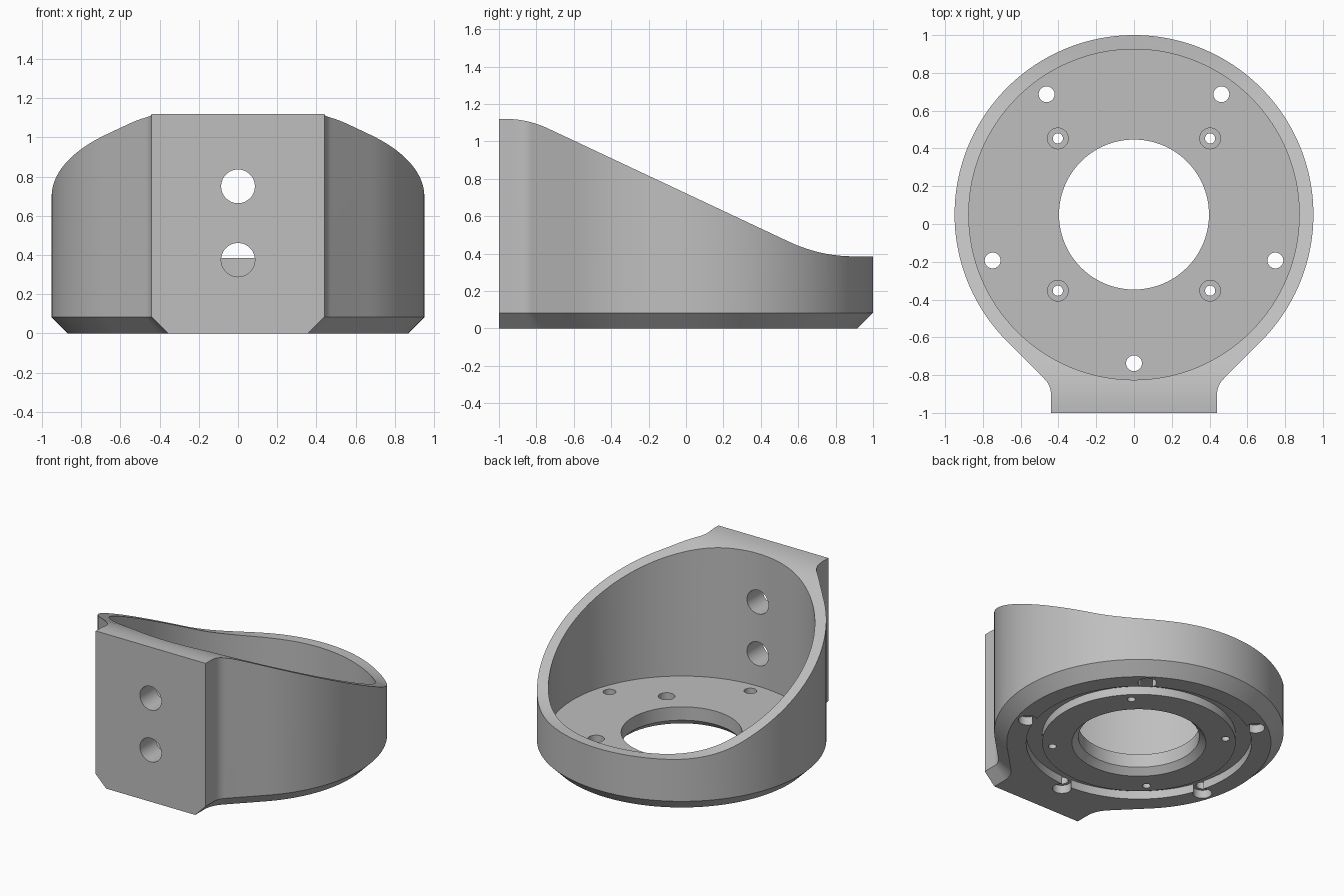
import bpy, bmesh, math
from math import sin, cos, pi, radians

if "Cube" in bpy.data.objects:
    bpy.data.objects.remove(bpy.data.objects["Cube"])

CY, R_OUT, R_IN, FLOOR, CH = 0.05, 0.95, 0.875, 0.14, 0.083


def make_object(name, rings):
    """Skin a stack of equal-length point rings into a closed solid."""
    bm = bmesh.new()
    loops = [[bm.verts.new(p) for p in ring] for ring in rings]
    n = len(loops[0])
    for a, b in zip(loops, loops[1:]):
        for i in range(n):
            j = (i + 1) % n
            bm.faces.new((a[i], a[j], b[j], b[i]))
    bm.faces.new(loops[0][::-1])
    bm.faces.new(loops[-1])
    bmesh.ops.recalc_face_normals(bm, faces=bm.faces)
    mesh = bpy.data.meshes.new(name)
    bm.to_mesh(mesh)
    bm.free()
    ob = bpy.data.objects.new(name, mesh)
    bpy.context.scene.collection.objects.link(ob)
    return ob


def circle(x, y, r, z, n):
    return [(x + r * cos(2 * pi * i / n), y + r * sin(2 * pi * i / n), z) for i in range(n)]


def cylinder(x, y, r0, r1, z0, z1, n=32):
    return make_object("cutter", [circle(x, y, r0, z0, n), circle(x, y, r1, z1, n)])


def apply_boolean(ob, cutter):
    mod = ob.modifiers.new("cut", 'BOOLEAN')
    mod.operation = 'DIFFERENCE'
    mod.solver = 'EXACT'
    mod.object = cutter
    dg = bpy.context.evaluated_depsgraph_get()
    mesh = bpy.data.meshes.new_from_object(ob.evaluated_get(dg))
    ob.modifiers.clear()
    ob.data = mesh
    bpy.data.objects.remove(cutter)


# Outline: round back, 45 degree flanks and filleted front pad (point, outward normal)
half = []
for i in range(65):
    a = radians(90 - 135 * i / 64)
    half.append((R_OUT * cos(a), CY + R_OUT * sin(a), cos(a), sin(a)))
fr, fx, fy = 0.11, 0.55, -0.90
for i in range(9):
    a = radians(135 + 45 * i / 8)
    half.append((fx + fr * cos(a), fy + fr * sin(a), -cos(a), -sin(a)))
half.append((0.44, -1.0, 1, 0))
outline = half + [(-x, y, -nx, ny) for x, y, nx, ny in half[:0:-1]]

# Body with chamfered lower edge
body = make_object("bracket_housing", [
    [(x - CH * nx, y - CH * ny, 0) for x, y, nx, ny in outline],
    [(x, y, CH) for x, y, nx, ny in outline],
    [(x, y, 1.3) for x, y, nx, ny in outline]])

# Cup interior
apply_boolean(body, cylinder(0, CY, R_IN, R_IN, FLOOR, 1.5, 128))


# Sloping rim with blended ends
def blend(p0, p1, p2, n=10):
    return [tuple((1 - t) ** 2 * a + 2 * t * (1 - t) * b + t * t * c
                  for a, b, c in zip(p0, p1, p2)) for t in (i / n for i in range(n + 1))]


def slope(y):
    return 0.722 - 0.47 * y


y_hi, y_lo = (0.722 - 1.12) / 0.47, (0.722 - 0.385) / 0.47
profile = [(-1.3, 1.12)]
profile += blend((y_hi - 0.12, 1.12), (y_hi, 1.12), (y_hi + 0.11, slope(y_hi + 0.11)))
profile += blend((y_lo - 0.17, slope(y_lo - 0.17)), (y_lo, 0.385), (y_lo + 0.18, 0.385))
profile += [(1.3, 0.385), (1.3, 1.7), (-1.3, 1.7)]
apply_boolean(body, make_object("cutter", [[(x, y, z) for y, z in profile] for x in (-1.3, 1.3)]))

# Central opening with chamfer underneath
apply_boolean(body, cylinder(0, CY, 0.397, 0.397, -0.1, 0.3, 96))
apply_boolean(body, cylinder(0, CY, 0.46, 0.38, -0.02, 0.06, 96))

# Ring groove underneath
groove = cylinder(0, CY, 0.74, 0.74, -0.1, 0.06, 96)
apply_boolean(groove, cylinder(0, CY, 0.635, 0.635, -0.2, 0.2, 96))
apply_boolean(body, groove)

# Five outer holes, each with a notch joined to the groove
for k in range(5):
    a = radians(-90 + 72 * k)
    hx, hy = 0.787 * cos(a), CY + 0.787 * sin(a)
    apply_boolean(body, cylinder(hx, hy, 0.062, 0.062, -0.1, 0.06))
    apply_boolean(body, cylinder(hx, hy, 0.042, 0.042, -0.1, 0.3))

# Four counterbored screw holes
for sx in (-1, 1):
    for sy in (-1, 1):
        hx, hy = sx * 0.403, CY + sy * 0.403
        apply_boolean(body, cylinder(hx, hy, 0.027, 0.027, -0.1, 0.3))
        apply_boolean(body, cylinder(hx, hy, 0.055, 0.055, 0.07, 0.3))

# Two mounting holes through the front pad
for z in (0.375, 0.75):
    rings = [[(x, y, zz) for x, zz, _ in circle(0, z, 0.086, 0, 48)] for y in (-1.2, -0.5)]
    apply_boolean(body, make_object("cutter", rings))

# Finish
grey = bpy.data.materials.new("light_grey")
grey.diffuse_color = (0.52, 0.52, 0.52, 1)
grey.use_nodes = True
grey.node_tree.nodes["Principled BSDF"].inputs["Base Color"].default_value = grey.diffuse_color
body.data.materials.clear()
body.data.materials.append(grey)
bpy.context.view_layer.objects.active = body
body.select_set(True)
bpy.ops.object.shade_smooth_by_angle(angle=radians(30))
